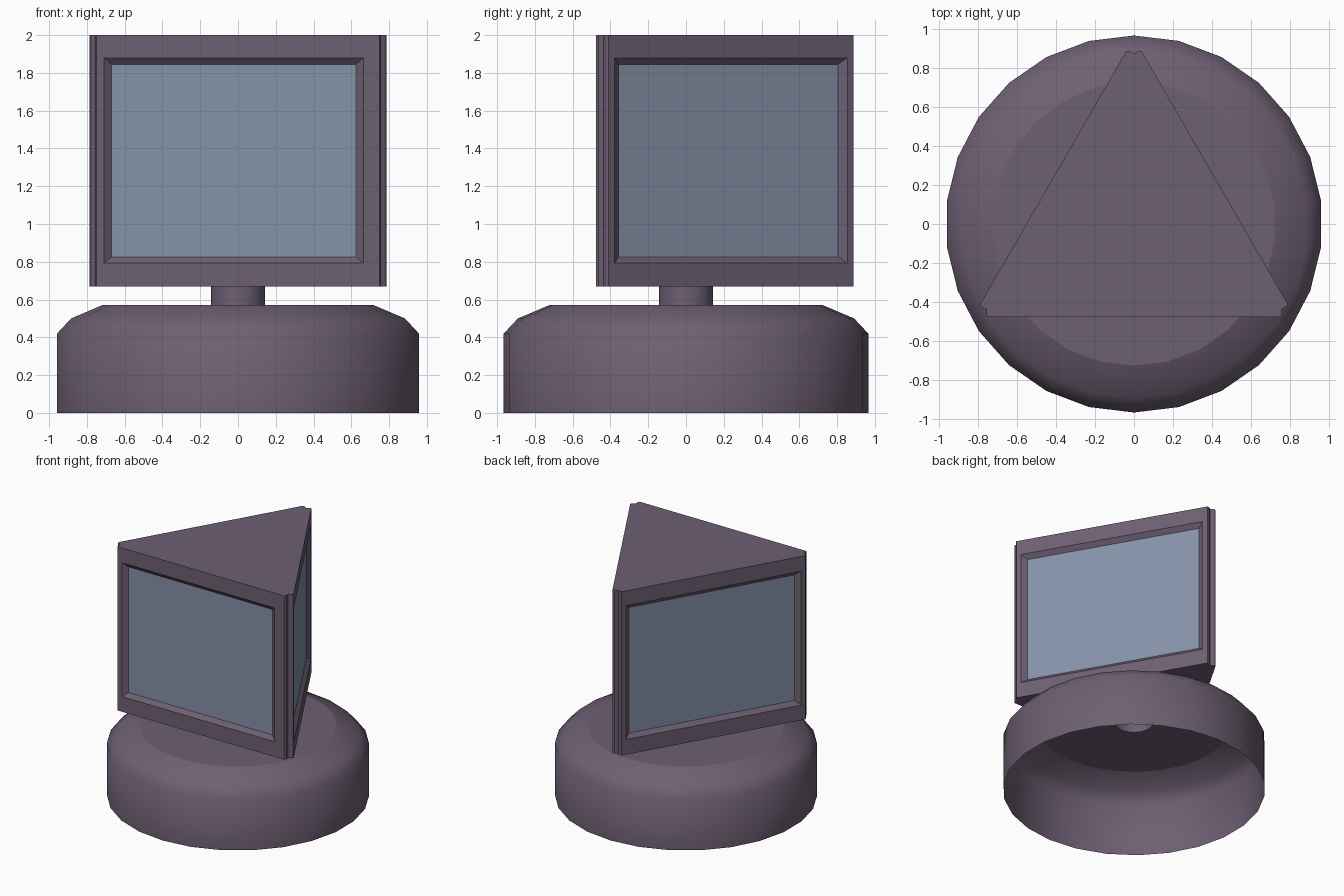
import bpy, bmesh, math
from mathutils import Matrix, Vector

if "Cube" in bpy.data.objects:
    bpy.data.objects.remove(bpy.data.objects["Cube"])


def material(name, color):
    m = bpy.data.materials.new(name)
    m.diffuse_color = (*color, 1)
    m.use_nodes = True
    m.node_tree.nodes["Principled BSDF"].inputs["Base Color"].default_value = m.diffuse_color
    return m


BODY = material("plum_plastic", (0.155, 0.115, 0.17))
GLASS = material("screen_glass", (0.24, 0.29, 0.40))


def finish(name, bm, mats):
    me = bpy.data.meshes.new(name)
    bm.to_mesh(me)
    bm.free()
    ob = bpy.data.objects.new(name, me)
    bpy.context.collection.objects.link(ob)
    for m in mats:
        me.materials.append(m)
    return ob


# base: open-bottomed 26-sided shell rising into the hollow neck
N = 26
profile = [(0.965, 0), (0.965, 0.42), (0.89, 0.50), (0.725, 0.57), (0.143, 0.57), (0.143, 0.67)]
bm = bmesh.new()
rings = []
for r, z in profile:
    angs = [math.pi / 2 + 2 * math.pi * i / N for i in range(N)]
    rings.append([bm.verts.new((r * math.cos(a), r * math.sin(a), z)) for a in angs])
for k in range(len(rings) - 1):
    for i in range(N):
        j = (i + 1) % N
        f = bm.faces.new((rings[k][i], rings[k][j], rings[k + 1][j], rings[k + 1][i]))
        f.smooth = k != 3
base = finish("base", bm, [BODY])
bpy.context.view_layer.objects.active = base
base.select_set(True)
bpy.ops.object.shade_smooth_by_angle(angle=math.radians(50))
for p in base.data.polygons:
    if p.normal.z > 0.99:
        p.use_smooth = False

# head: triangular prism, twin ribs on each corner, one framed screen per side
Z0, Z1 = 0.67, 2.0
D = 0.477          # distance of each side from the axis
HALF = 0.748       # half width of each flat side
DEPTH = 0.03
openings = [(-0.709, 0.664), (-0.711, 0.711), (-0.711, 0.711)]
bm = bmesh.new()
glass = bmesh.new()
top, bottom = [], []


def rect(b, rot, x0, x1, y, z0, z1):
    return [b.verts.new(rot @ Vector(c)) for c in
            ((x0, y, z0), (x1, y, z0), (x1, y, z1), (x0, y, z1))]


def bridge(a, b):
    for i in range(4):
        j = (i + 1) % 4
        bm.faces.new((a[i], a[j], b[j], b[i]))


for k, (x0, x1) in enumerate(openings):
    rot = Matrix.Rotation(k * math.tau / 3, 3, 'Z')
    # flat side, bevelled opening and recessed screen
    outer = rect(bm, rot, -HALF, HALF, -D, Z0, Z1)
    rim = rect(bm, rot, x0, x1, -D, 0.793, 1.88)
    inner = rect(bm, rot, x0 + 0.04, x1 - 0.04, -D + DEPTH, 0.826, 1.845)
    bridge(outer, rim)
    bridge(rim, inner)
    glass.faces.new(rect(glass, rot, x0 + 0.04, x1 - 0.04, -D + DEPTH, 0.826, 1.845))
    # corner ribs following this side, split by a V groove
    corner = [(0.757, -0.462), (0.755, -0.436), (0.779, -0.423)]
    lo = [bm.verts.new(rot @ Vector((x, y, Z0))) for x, y in corner]
    hi = [bm.verts.new(rot @ Vector((x, y, Z1))) for x, y in corner]
    bottom += [outer[0], outer[1]] + lo
    top += [outer[3], outer[2]] + hi

n = len(top)
for i in range(n):
    if i % 5:          # every fifth span is a screen side, already built
        j = (i + 1) % n
        bm.faces.new((bottom[i], bottom[j], top[j], top[i]))
bm.faces.new(top)
bm.faces.new(bottom[::-1])
finish("head", bm, [BODY])
finish("screens", glass, [GLASS])
